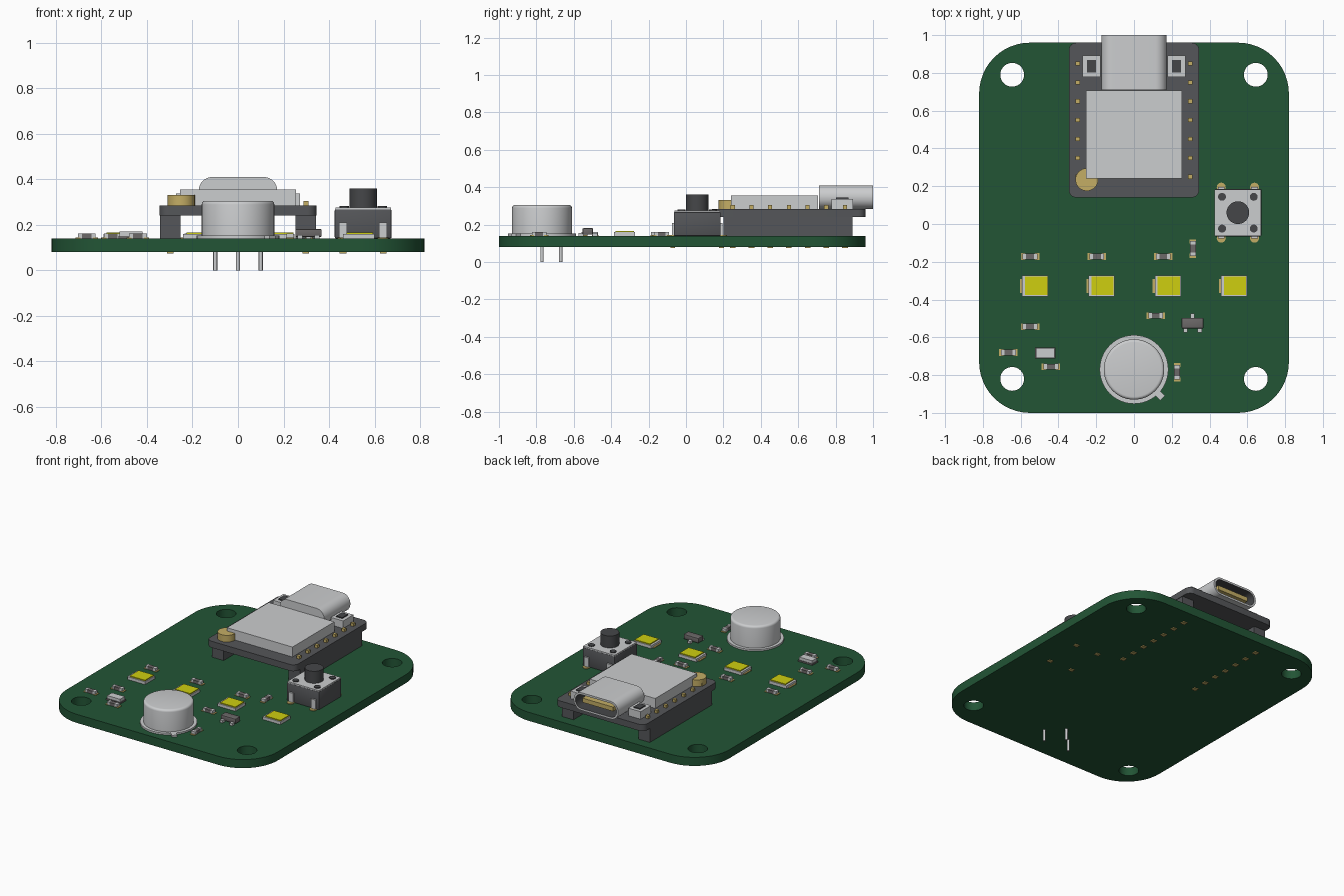
import bpy, bmesh, math
from mathutils import Matrix, Vector

cube = bpy.data.objects.get("Cube")
if cube:
    bpy.data.objects.remove(cube, do_unlink=True)


def material(name, rgb):
    m = bpy.data.materials.new(name)
    m.use_nodes = True
    m.diffuse_color = (*rgb, 1)
    m.node_tree.nodes["Principled BSDF"].inputs["Base Color"].default_value = (*rgb, 1)
    return m


GREEN = material("board green", (0.016, 0.09, 0.036))
LIGHT = material("light metal", (0.6, 0.61, 0.62))
DARK = material("dark plastic", (0.09, 0.093, 0.1))
BLACK = material("charcoal", (0.06, 0.062, 0.066))
GOLD = material("gold", (0.55, 0.42, 0.13))
YELLOW = material("lamp yellow", (0.62, 0.62, 0.005))
BROWN = material("chip grey", (0.15, 0.14, 0.14))

BOARD_BOTTOM, BOARD_TOP, MODULE_TOP = 0.08, 0.14, 0.285
parts = []


def add(name, mesh, *mats):
    ob = bpy.data.objects.new(name, mesh)
    for m in mats:
        mesh.materials.append(m)
    bpy.context.collection.objects.link(ob)
    parts.append(ob)
    return ob


def from_bmesh(name, bm, *mats):
    bmesh.ops.recalc_face_normals(bm, faces=bm.faces[:])
    mesh = bpy.data.meshes.new(name)
    bm.to_mesh(mesh)
    bm.free()
    return add(name, mesh, *mats)


def box(name, x, y, w, d, z0, z1, mat, bevel=0):
    bm = bmesh.new()
    bmesh.ops.create_cube(bm, size=1, matrix=Matrix.Translation((x, y, (z0 + z1) / 2))
                          @ Matrix.Diagonal((w, d, z1 - z0, 1)))
    if bevel:
        bmesh.ops.bevel(bm, geom=bm.edges[:], offset=bevel, segments=2, affect='EDGES', profile=0.5)
    return from_bmesh(name, bm, mat)


def cylinder(name, x, y, r, z0, z1, mat, sides=32, bevel=0):
    bm = bmesh.new()
    bmesh.ops.create_cone(bm, cap_ends=True, segments=sides, radius1=r, radius2=r, depth=z1 - z0,
                          matrix=Matrix.Translation((x, y, (z0 + z1) / 2)))
    if bevel:
        rim = [e for e in bm.edges if all(v.co.z > z1 - 0.001 for v in e.verts)]
        bmesh.ops.bevel(bm, geom=rim, offset=bevel, segments=4, affect='EDGES', profile=0.5)
    return from_bmesh(name, bm, mat)


def rounded(x0, x1, y0, y1, r, steps=12):
    """Outline of a rounded rectangle."""
    corners = [(x1 - r, y1 - r), (x0 + r, y1 - r), (x0 + r, y0 + r), (x1 - r, y0 + r)]
    return [(cx + r * math.cos(a), cy + r * math.sin(a))
            for q, (cx, cy) in enumerate(corners)
            for a in [(q + i / steps) * math.pi / 2 for i in range(steps + 1)]]


def plate(name, outlines, z0, z1, mat):
    """Flat plate whose inner outlines become holes."""
    curve = bpy.data.curves.new(name, 'CURVE')
    curve.dimensions, curve.fill_mode = '2D', 'BOTH'
    curve.extrude = (z1 - z0) / 2
    for pts in outlines:
        s = curve.splines.new('POLY')
        s.points.add(len(pts) - 1)
        for p, (x, y) in zip(s.points, pts):
            p.co = (x, y, 0, 1)
        s.use_cyclic_u = True
    temp = bpy.data.objects.new(name + " outline", curve)
    bpy.context.collection.objects.link(temp)
    bpy.context.view_layer.update()
    mesh = bpy.data.meshes.new_from_object(temp.evaluated_get(bpy.context.evaluated_depsgraph_get()))
    bpy.data.objects.remove(temp, do_unlink=True)
    mesh.materials.clear()
    bm = bmesh.new()
    bm.from_mesh(mesh)
    bmesh.ops.remove_doubles(bm, verts=bm.verts[:], dist=0.0002)
    bmesh.ops.translate(bm, verts=bm.verts[:], vec=(0, 0, (z0 + z1) / 2))
    return from_bmesh(name, bm, mat)


# Main board with four mounting holes
holes = [[(sx * 0.645 + 0.063 * math.cos(t * math.tau / 40), y + 0.063 * math.sin(t * math.tau / 40))
          for t in range(40)] for sx in (-1, 1) for y in (-0.82, 0.79)]
plate("main_board", [rounded(-0.82, 0.82, -1, 0.96, 0.27)] + holes, BOARD_BOTTOM, BOARD_TOP, GREEN)

# Controller module on two header strips
plate("module_board", [rounded(-0.345, 0.345, 0.14, 0.96, 0.04, 6)], 0.24, MODULE_TOP, DARK)
box("module_shield", 0, 0.473, 0.51, 0.465, MODULE_TOP, 0.355, LIGHT)
cylinder("module_gold_disc", -0.25, 0.235, 0.06, MODULE_TOP, 0.332, GOLD)
for side, sx in (("right", -1), ("left", 1)):
    box(side + "_header", sx * 0.297, 0.545, 0.09, 0.69, BOARD_TOP, 0.24, DARK)
    for i in range(7):
        y = 0.25 + i * 0.1
        box(f"{side}_header_pin_{i + 1}", sx * 0.298, y, 0.022, 0.022, MODULE_TOP - 0.01, 0.305, GOLD)
        box(f"{side}_solder_pad_{i + 1}", sx * 0.298, y, 0.03, 0.03, 0.074, BOARD_BOTTOM + 0.001, GOLD)
    box(side + "_module_button", sx * 0.225, 0.835, 0.095, 0.115, MODULE_TOP, 0.338, LIGHT)
    box(side + "_module_button_cap", sx * 0.225, 0.835, 0.048, 0.065, 0.338, 0.345, BLACK)

# Charging socket: rounded shell with a deep opening at the back
bm = bmesh.new()
ring = [bm.verts.new((x, 0.71, z)) for x, z in rounded(-0.173, 0.173, MODULE_TOP, 0.41, 0.06, 8)]
front = bm.faces.new(ring)
ext = bmesh.ops.extrude_face_region(bm, geom=[front])["geom"]
bmesh.ops.translate(bm, verts=[g for g in ext if isinstance(g, bmesh.types.BMVert)], vec=(0, 0.29, 0))
mouth = [g for g in ext if isinstance(g, bmesh.types.BMFace)][0]
if not any(all(v.co.y < 0.72 for v in f.verts) for f in bm.faces):
    bm.faces.new(ring)
bmesh.ops.inset_region(bm, faces=[mouth], thickness=0.014, use_even_offset=True)
deep = bmesh.ops.extrude_face_region(bm, geom=[mouth])["geom"]
bmesh.ops.delete(bm, geom=[mouth], context='FACES_ONLY') if mouth.is_valid else None
bmesh.ops.translate(bm, verts=[g for g in deep if isinstance(g, bmesh.types.BMVert)], vec=(0, -0.2, 0))
centre = Vector((0, 0, 0.3475))
for f in bm.faces:
    ys = [v.co.y for v in f.verts]
    if any(0.75 < y < 0.9 for y in ys):
        f.material_index = 1
from_bmesh("socket_shell", bm, LIGHT, BLACK)
box("socket_tongue", 0, 0.89, 0.24, 0.18, 0.333, 0.363, GOLD)

# Push switch
SX, SY = 0.55, 0.06
box("switch_body", SX, SY, 0.25, 0.25, BOARD_TOP, 0.268, DARK, 0.006)
box("switch_plate", SX, SY, 0.245, 0.245, 0.266, 0.276, LIGHT)
cylinder("switch_plunger", SX, SY, 0.06, 0.27, 0.36, BLACK)
for i, (sx, sy) in enumerate([(-1, -1), (1, -1), (1, 1), (-1, 1)], 1):
    cylinder(f"switch_rivet_{i}", SX + sx * 0.084, SY + sy * 0.084, 0.021, 0.27, 0.282, BLACK, 20)
    box(f"switch_leg_{i}", SX + sx * 0.088, SY + sy * 0.129, 0.035, 0.014, BOARD_TOP, 0.21, LIGHT)
    cylinder(f"switch_pad_{i}", SX + sx * 0.088, SY + sy * 0.135, 0.024, BOARD_TOP, 0.145, GOLD, 16)
    box(f"switch_solder_{i}", SX + sx * 0.088, SY + sy * 0.13, 0.03, 0.025, 0.074, 0.081, GOLD)

# Motion sensor can with flange, tab and three leads
PY = -0.77
cylinder("sensor_flange", 0, PY, 0.182, BOARD_TOP, 0.152, LIGHT, 48)
cylinder("sensor_can", 0, PY, 0.16, 0.15, 0.305, LIGHT, 48, 0.016)
tab = box("sensor_tab", 0, 0, 0.05, 0.035, BOARD_TOP, 0.152, LIGHT)
tab.location, tab.rotation_euler.z = (0.134, PY - 0.134, 0), math.radians(-45)
for i, (x, y) in enumerate([(-0.1, PY), (0, PY + 0.1), (0.1, PY)], 1):
    cylinder(f"sensor_lead_{i}", x, y, 0.009, 0, 0.1, LIGHT, 12)

# Four lamps
for i in range(4):
    x, y = -0.523 + i * 0.351, -0.328
    box(f"lamp_pad_{i + 1}", x - 0.068, y, 0.024, 0.075, BOARD_TOP, 0.145, GOLD)
    box(f"lamp_base_{i + 1}", x, y, 0.138, 0.112, BOARD_TOP, 0.16, LIGHT)
    box(f"lamp_lens_{i + 1}", x + 0.005, y, 0.118, 0.098, 0.16, 0.167, YELLOW)

# Small resistors: x, y, upright or not
resistors = [(-0.55, -0.172, 0), (-0.197, -0.172, 0), (0.155, -0.172, 0), (0.312, -0.13, 1),
             (0.115, -0.485, 0), (-0.55, -0.543, 0), (-0.665, -0.68, 0), (-0.44, -0.755, 0),
             (0.228, -0.785, 1)]
for i, (x, y, upright) in enumerate(resistors, 1):
    def piece(name, off, length, width, z1, mat):
        w, d = (width, length) if upright else (length, width)
        box(f"resistor_{name}_{i}", x + off * (not upright), y + off * upright, w, d, BOARD_TOP, z1, mat)
    piece("body", 0, 0.045, 0.03, 0.161, BROWN)
    for end, s in (("a", -1), ("b", 1)):
        piece("end_" + end, s * 0.03, 0.018, 0.031, 0.162, LIGHT)
        piece("pad_" + end, s * 0.038, 0.022, 0.035, 0.144, GOLD)

# Three-legged transistor
box("transistor_body", 0.31, -0.525, 0.115, 0.055, 0.147, 0.181, BROWN, 0.004)
for i, (x, y) in enumerate([(0.31, -0.487), (0.272, -0.562), (0.348, -0.562)], 1):
    box(f"transistor_leg_{i}", x, y, 0.022, 0.026, BOARD_TOP, 0.156, LIGHT)

# Light sensor chip
box("light_sensor_base", -0.47, -0.683, 0.11, 0.06, BOARD_TOP, 0.15, BROWN)
box("light_sensor_body", -0.47, -0.683, 0.1, 0.052, 0.15, 0.17, LIGHT)

# Smooth the curved sides, keep edges sharp
bpy.ops.object.select_all(action='DESELECT')
for ob in parts:
    ob.select_set(True)
bpy.context.view_layer.objects.active = parts[0]
bpy.ops.object.shade_smooth_by_angle(angle=math.radians(35))
